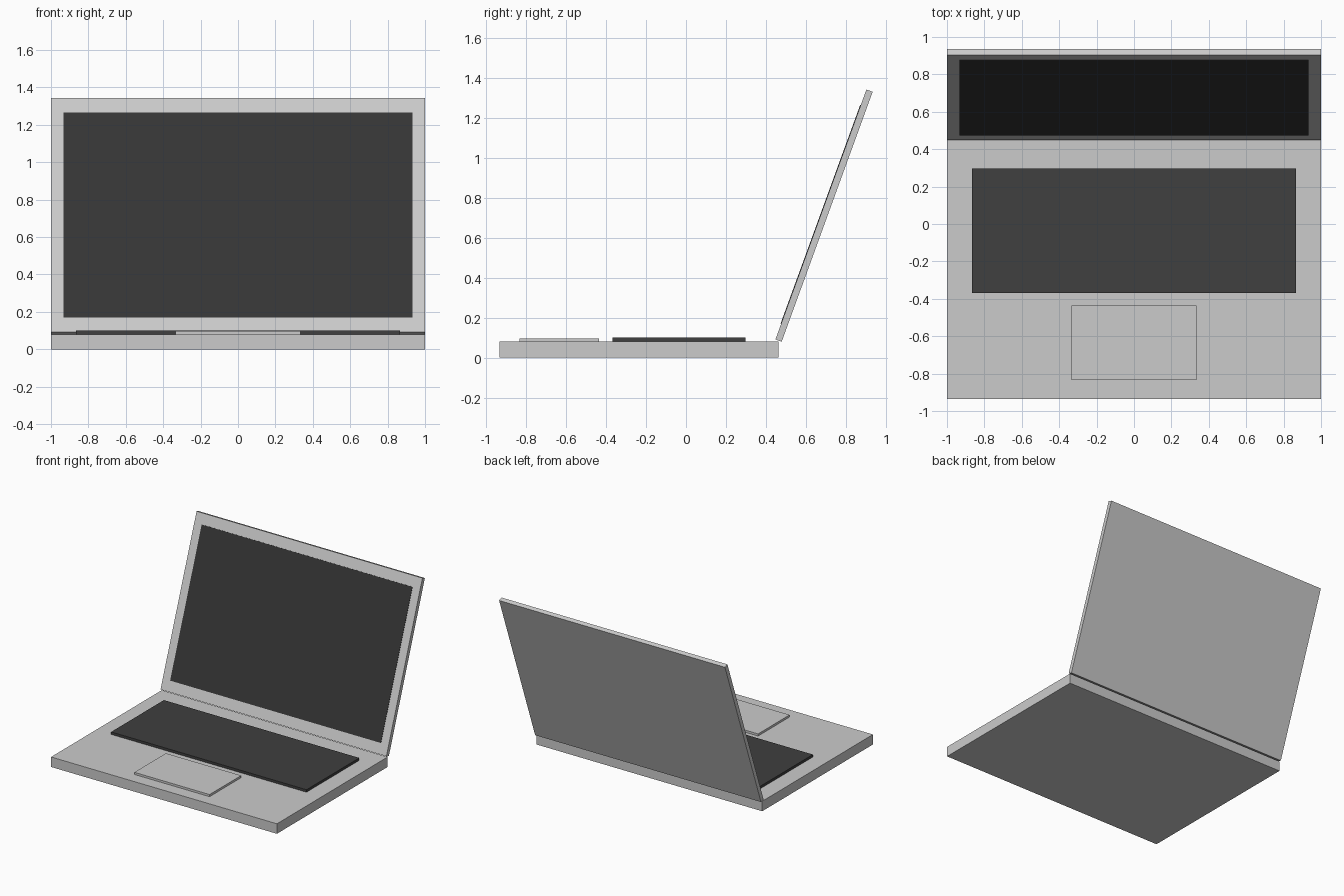
import bpy, bmesh, math
from mathutils import Matrix, Vector

if "Cube" in bpy.data.objects:
    bpy.data.objects.remove(bpy.data.objects["Cube"])

TILT = math.radians(-20)      # lid leans back from vertical
HINGE = Vector((0, 0.464, 0.0857))


def material(name, v):
    m = bpy.data.materials.new(name)
    m.diffuse_color = (v, v, v, 1)
    m.use_nodes = True
    m.node_tree.nodes["Principled BSDF"].inputs["Base Color"].default_value = m.diffuse_color
    return m


def box(name, lo, hi, mat=None, frame=None):
    """Box between two corners, optionally placed in a local frame."""
    lo, hi = Vector(lo), Vector(hi)
    bm = bmesh.new()
    bmesh.ops.create_cube(bm, size=1, matrix=Matrix.Translation((lo + hi) / 2)
                          @ Matrix.Diagonal((*(hi - lo), 1)))
    me = bpy.data.meshes.new(name)
    bm.to_mesh(me)
    bm.free()
    ob = bpy.data.objects.new(name, me)
    bpy.context.collection.objects.link(ob)
    if frame:
        ob.matrix_world = frame
    if mat:
        me.materials.append(mat)
    return ob


dark = material("dark_plastic", 0.05)
black = material("screen_glass", 0.035)
pad = material("pad_grey", 0.6)

# Base with raised keyboard and trackpad
box("base", (-1, -0.936, 0), (1, 0.464, 0.08))
box("keyboard", (-0.865, -0.369, 0.07), (0.865, 0.298, 0.10), dark)
box("trackpad", (-0.333, -0.835, 0.07), (0.333, -0.436, 0.097), pad)

# Lid and screen, modelled upright and tilted about the hinge
lid_frame = Matrix.Translation(HINGE) @ Matrix.Rotation(TILT, 4, 'X')
box("lid", (-1, -0.0167, 0), (1, 0.0167, 1.333), None, lid_frame)
box("screen", (-0.933, -0.0195, 0.083), (0.933, 0, 1.25), black, lid_frame)
